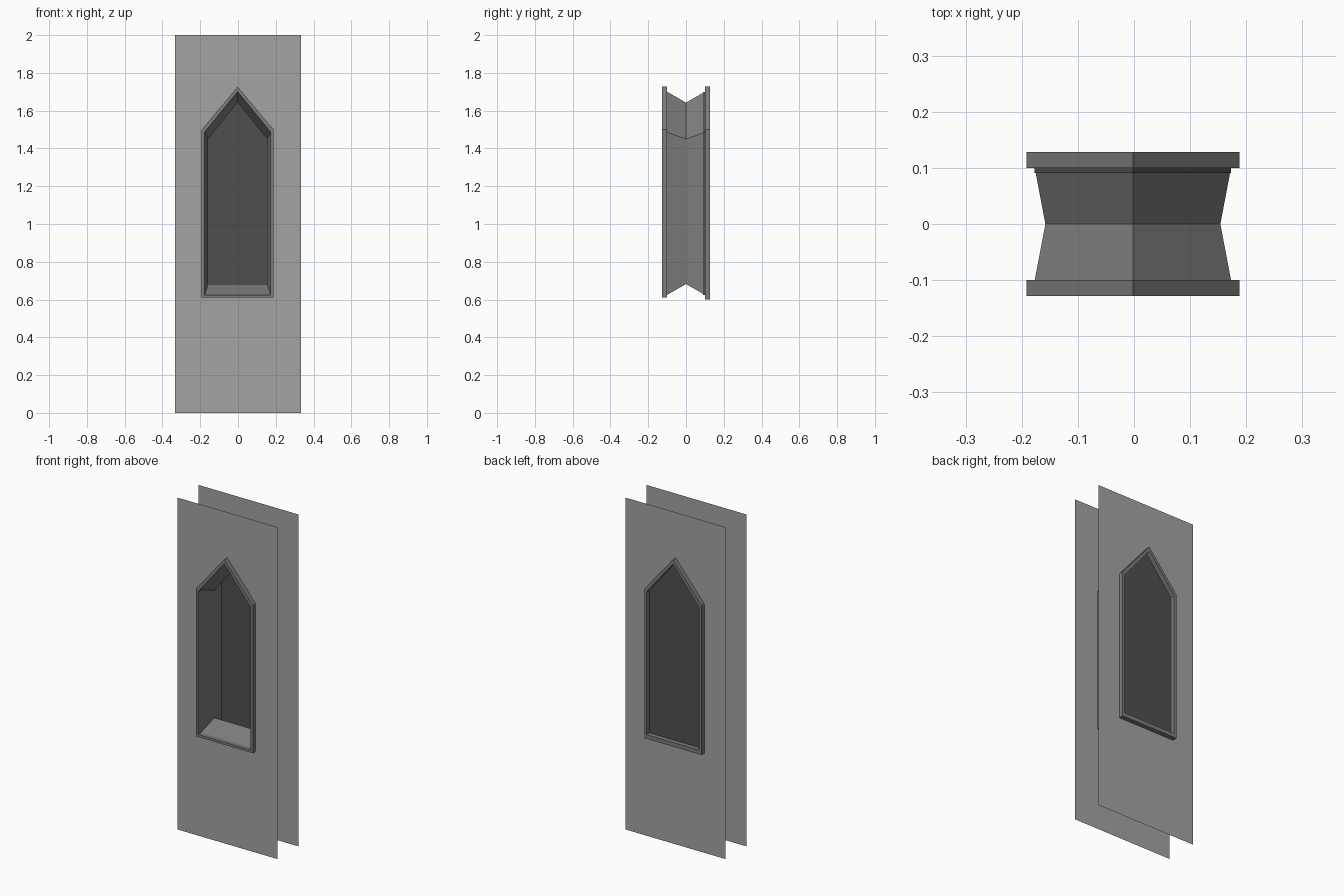
import bpy

if "Cube" in bpy.data.objects:
    bpy.data.objects.remove(bpy.data.objects["Cube"])

CX = -0.002  # the window sits a hair left of the wall centre


def material(name, v):
    mat = bpy.data.materials.new(name)
    mat.diffuse_color = (v, v, v, 1)
    mat.use_nodes = True
    mat.node_tree.nodes["Principled BSDF"].inputs["Base Color"].default_value = mat.diffuse_color
    return mat


WALL, STONE, GLASS = material("wall_grey", 0.37), material("frame_grey", 0.20), material("dark_glass", 0.078)


def arch(half, bottom, shoulder, apex, y):
    """Pointed five-sided window outline at depth y."""
    return [(CX - half, y, bottom), (CX + half, y, bottom),
            (CX + half, y, shoulder), (CX, y, apex), (CX - half, y, shoulder)]


def loft(name, rings, mat, cyclic=False, caps=False, flip=False):
    """Join successive five-point rings with quads."""
    verts = [p for ring in rings for p in ring]
    n, m = 5, len(rings)
    faces = []
    for r in range(m if cyclic else m - 1):
        a, b = r * n, ((r + 1) % m) * n
        faces += [(a + i, a + (i + 1) % n, b + (i + 1) % n, b + i) for i in range(n)]
    if caps:
        faces.append(tuple(reversed(range(n))))
        faces.append(tuple(range((m - 1) * n, m * n)))
    if flip:
        faces = [tuple(reversed(f)) for f in faces]
    mesh = bpy.data.meshes.new(name)
    mesh.from_pydata(verts, [], faces)
    mesh.update()
    mesh.materials.append(mat)
    obj = bpy.data.objects.new(name, mesh)
    bpy.context.collection.objects.link(obj)
    return obj


def outer(y, bottom):
    return arch(0.19, bottom, 1.50, 1.727, y)


def inner(y):
    return arch(0.175, 0.625, 1.485, 1.70, y)


W, H, D, F = 0.333, 2.0, 0.10, 0.128

# Wall sheets with the window opening, and the raised frame on each
for side, s, bottom in (("front", -1, 0.61), ("back", 1, 0.60)):
    y = s * D
    edge = [(-W, y, 0), (W, y, 0), (W, y, H), (CX, y, H), (-W, y, H)]
    loft(side + "_wall", [edge, inner(y)], WALL, flip=s > 0)
    y0, y1 = sorted((s * D, s * F))
    loft(side + "_frame", [outer(y0, bottom), inner(y0), inner(y1), outer(y1, bottom)],
         STONE, cyclic=True)

# Splayed reveal narrowing to the middle of the wall
loft("window_reveal", [inner(-D), arch(0.156, 0.682, 1.45, 1.643, 0), inner(D)], STONE)

# Dark pane closing the back of the opening
loft("window_pane", [inner(D), inner(0.091)], GLASS, caps=True)
